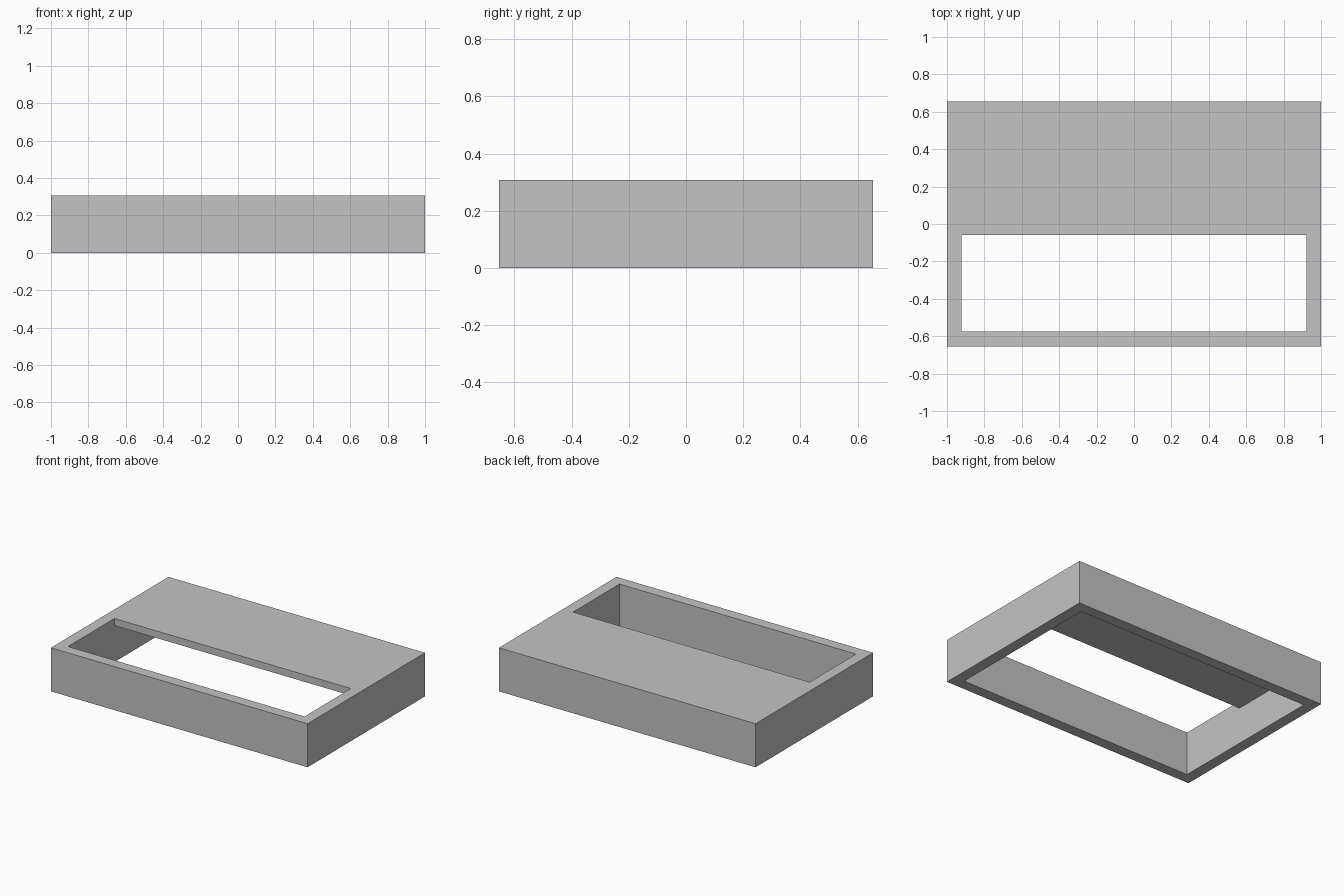
import bpy
import bmesh

cube = bpy.data.objects.get("Cube")
if cube:
    bpy.data.objects.remove(cube, do_unlink=True)

# Overall sizes
HALF_X, HALF_Y, HEIGHT = 1.0, 0.654, 0.307
WALL = 0.078
PANEL_THICK = 0.05
PANEL_FRONT = -0.059
IN_X, IN_Y = HALF_X - WALL, HALF_Y - WALL

grey = bpy.data.materials.new("plain_grey")
grey.use_nodes = True
colour = (0.55, 0.55, 0.55, 1.0)
grey.diffuse_color = colour
grey.node_tree.nodes["Principled BSDF"].inputs["Base Color"].default_value = colour


def finish(name, bm):
    bmesh.ops.recalc_face_normals(bm, faces=bm.faces)
    mesh = bpy.data.meshes.new(name)
    bm.to_mesh(mesh)
    bm.free()
    mesh.materials.append(grey)
    obj = bpy.data.objects.new(name, mesh)
    bpy.context.collection.objects.link(obj)
    return obj


def rectangle(bm, x, y0, y1, z):
    corners = ((-x, y0), (x, y0), (x, y1), (-x, y1))
    return [bm.verts.new((px, py, z)) for px, py in corners]


# Open rectangular frame: outer and inner loops joined into four walls
bm = bmesh.new()
loops = [rectangle(bm, HALF_X, -HALF_Y, HALF_Y, 0),
         rectangle(bm, HALF_X, -HALF_Y, HALF_Y, HEIGHT),
         rectangle(bm, IN_X, -IN_Y, IN_Y, HEIGHT),
         rectangle(bm, IN_X, -IN_Y, IN_Y, 0)]
for i, a in enumerate(loops):
    b = loops[(i + 1) % len(loops)]
    for k in range(4):
        n = (k + 1) % 4
        bm.faces.new((a[k], a[n], b[n], b[k]))
finish("outer_frame", bm)

# Thin panel closing the rear part of the top, flush with the rim
bm = bmesh.new()
low = rectangle(bm, IN_X, PANEL_FRONT, IN_Y, HEIGHT - PANEL_THICK)
high = rectangle(bm, IN_X, PANEL_FRONT, IN_Y, HEIGHT)
bm.faces.new(low)
bm.faces.new(high)
bm.faces.new((low[0], low[1], high[1], high[0]))
finish("rear_top_panel", bm)
